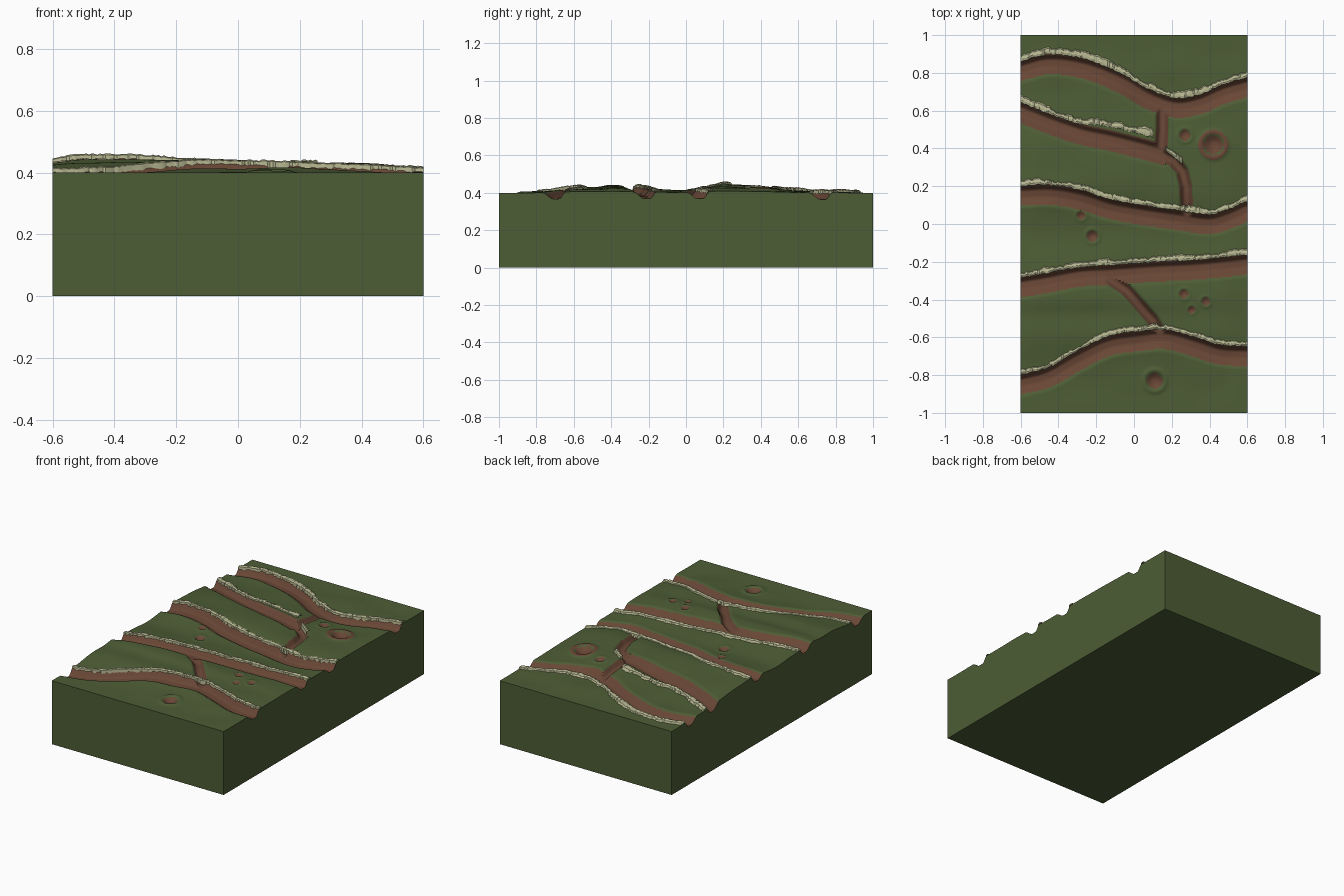
import bpy, bmesh, math, random
from mathutils import noise, Vector

if "Cube" in bpy.data.objects:
    bpy.data.objects.remove(bpy.data.objects["Cube"])

random.seed(4)
NX, NY = 180, 300


def material(name, rgb):
    m = bpy.data.materials.new(name)
    m.diffuse_color = (*rgb, 1)
    m.use_nodes = True
    m.node_tree.nodes["Principled BSDF"].inputs["Base Color"].default_value = m.diffuse_color
    return m


GRASS = material("grass", (0.075, 0.11, 0.036))
MUD = material("mud", (0.14, 0.062, 0.036))
BAGS = material("sandbags", (0.48, 0.48, 0.29))


def spline(pts, t):
    """Catmull-style smooth y(x) through the points."""
    n = len(pts)
    i = 0
    while i < n - 2 and t > pts[i + 1][0]:
        i += 1
    (x0, y0), (x1, y1) = pts[i], pts[i + 1]
    slope = lambda k: ((pts[min(k + 1, n - 1)][1] - pts[max(k - 1, 0)][1])
                       / (pts[min(k + 1, n - 1)][0] - pts[max(k - 1, 0)][0]))
    d = x1 - x0
    u = min(max((t - x0) / d, 0), 1)
    return (y0 * (1 + 2 * u) * (1 - u) ** 2 + slope(i) * d * u * (1 - u) ** 2
            + y1 * u * u * (3 - 2 * u) + slope(i + 1) * d * u * u * (u - 1))


def smooth(a, b, v):
    u = min(max((v - a) / (b - a), 0), 1)
    return u * u * (3 - 2 * u)


# Main trenches, running across the block as y(x)
TRENCHES = [
    [(-.6, .81), (-.45, .845), (-.26, .82), (-.07, .745), (.08, .66), (.22, .615), (.35, .635), (.48, .69), (.6, .725)],
    [(-.6, .59), (-.45, .53), (-.29, .475), (-.13, .44), (.03, .40), (.16, .365)],
    [(-.6, .15), (-.45, .155), (-.29, .13), (-.13, .08), (.03, .05), (.24, .02), (.4, 0), (.51, .03), (.6, .07)],
    [(-.6, -.335), (-.45, -.31), (-.29, -.28), (-.13, -.27), (.08, -.255), (.35, -.24), (.6, -.215)],
    [(-.6, -.85), (-.45, -.81), (-.29, -.72), (-.13, -.645), (.03, -.62), (.165, -.61), (.32, -.65), (.45, -.69), (.6, -.70)],
]
# Narrow connecting trenches
LINKS = [
    [(.15, .62), (.15, .5), (.14, .37)],
    [(.14, .37), (.21, .335), (.255, .28), (.275, .2), (.28, .04)],
    [(-.13, -.29), (-.04, -.35), (.03, -.43), (.1, -.51), (.155, -.6)],
]
CRATERS = [(.42, .42, .06), (.27, .47, .034), (-.28, .045, .026), (-.22, -.065, .034),
           (.265, -.37, .028), (.38, -.41, .026), (.305, -.455, .022), (.11, -.83, .05)]
# Hill profile along y: height above 0.4 on the left side
HILLS = [(-1, 0), (-.87, 0), (-.75, .008), (-.6, .032), (-.48, .032), (-.4, .042), (-.28, .03), (-.18, .024),
         (-.05, .012), (.05, .022), (.18, .046), (.3, .042), (.42, .034), (.54, .018), (.68, .006), (.8, .006), (.92, 0), (1, 0)]
SPREAD = [(-.6, .75), (-.5, 1), (-.2, .95), (.2, .75), (.45, .55), (.6, .2)]


def terrain(x, y):
    h = spline(HILLS, y) * spline(SPREAD, x)
    fade = smooth(1, .85, abs(y)) * smooth(.6, .5, abs(x))
    return .4 + h + .006 * noise.noise(Vector((x * 5, y * 5, 2))) * fade


def seg_dist(x, y, a, b):
    dx, dy = b[0] - a[0], b[1] - a[1]
    u = min(max(((x - a[0]) * dx + (y - a[1]) * dy) / (dx * dx + dy * dy), 0), 1)
    return math.hypot(x - a[0] - u * dx, y - a[1] - u * dy)


def column(x):
    """Centre line and slope factor of each main trench at x."""
    out = []
    for t in TRENCHES:
        if x <= t[-1][0]:
            c = spline(t, x)
            s = (spline(t, x + .005) - spline(t, x - .005)) / .01 if abs(x) < .59 else 0
            out.append((c, 1 / math.sqrt(1 + s * s)))
    return out


def cut(x, y, col):
    """Depth of digging, and whether the soil is bare."""
    depth, bare = 0, False
    for c, k in col:
        d = (y - c) * k
        if abs(d) < .08:
            wall = smooth(.058, .022, d) if d > 0 else smooth(-.07, -.005, d)
            depth = max(depth, .036 * wall)
            bare |= -.05 < d < .055
    for link in LINKS:
        if min(p[0] for p in link) - .05 < x < max(p[0] for p in link) + .05:
            d = min(seg_dist(x, y, a, b) for a, b in zip(link, link[1:]))
            depth = max(depth, .034 * smooth(.04, .008, d))
            bare |= d < .03
    for cx, cy, r in CRATERS:
        d = math.hypot(x - cx, y - cy) / r
        if d < 2 and depth < .01:
            depth += .35 * r * smooth(1, .2, d) - .13 * r * math.exp(-((d - 1.15) / .25) ** 2)
            bare |= d < .8 or (r > .055 and 1 < d < 1.3)
    return depth, bare


# Ground block: sculpted top, straight walls, flat base
bm = bmesh.new()
grid, soil = [], {}
for i in range(NX + 1):
    x = -.6 + 1.2 * i / NX
    col = column(x)
    row = []
    for j in range(NY + 1):
        y = -1 + 2 * j / NY
        depth, bare = cut(x, y, col)
        v = bm.verts.new((x, y, terrain(x, y) - depth))
        soil[v] = bare
        row.append(v)
    grid.append(row)
for i in range(NX):
    for j in range(NY):
        q = (grid[i][j], grid[i + 1][j], grid[i + 1][j + 1], grid[i][j + 1])
        f = bm.faces.new(q)
        f.material_index = int(sum(soil[v] for v in q) > 1)
rim = ([r[0] for r in grid] + grid[NX][1:] + [r[NY] for r in grid[-2::-1]] + grid[0][-2:0:-1])
base = [bm.verts.new((v.co.x, v.co.y, 0)) for v in rim]
for k in range(len(rim)):
    n = (k + 1) % len(rim)
    bm.faces.new((rim[k], base[k], base[n], rim[n]))
bm.faces.new(base[::-1])
bmesh.ops.recalc_face_normals(bm, faces=bm.faces[:])


def finish(bm, name, mats, angle):
    me = bpy.data.meshes.new(name)
    bm.to_mesh(me)
    bm.free()
    for m in mats:
        me.materials.append(m)
    ob = bpy.data.objects.new(name, me)
    bpy.context.collection.objects.link(ob)
    bpy.context.view_layer.objects.active = ob
    ob.select_set(True)
    bpy.ops.object.shade_smooth_by_angle(angle=math.radians(angle))
    ob.select_set(False)


finish(bm, "ground_block", [GRASS, MUD], 40)


# Sandbag parapets: lumpy ridges along the far lip of each trench
def parapet(name, path, width):
    bm = bmesh.new()
    prev = None
    for k, (x, y) in enumerate(path):
        w = width * (.9 + .5 * noise.noise(Vector((x * 9, y * 9, 5)))) + random.uniform(-.005, .005)
        top = .012 + random.uniform(-.003, .003)
        z = terrain(x, y)
        ring = [bm.verts.new((x, y + w * a, z + b)) for a, b in
                ((0, -.02), (.05, top * .7), (.35, top), (.75, top * .7), (1, -.008))]
        if prev:
            for a in range(4):
                bm.faces.new((prev[a], ring[a], ring[a + 1], prev[a + 1]))
        prev = ring
    finish(bm, name, [BAGS], 25)


for n, (t, width) in enumerate(zip(TRENCHES, (.045, .045, .04, .036, .034))):
    end = min(t[-1][0], .1)if n == 1 else .6
    steps = int((end + .6) / .009)
    path = []
    for k in range(steps + 1):
        x = -.6 + (end + .6) * k / steps
        lift = .05 + (.025 * smooth(-.35, -.1, x) if n == 1 else 0)
        path.append((x, spline(t, x) + lift + random.uniform(-.004, .004)))
    parapet(f"sandbag_parapet_{n + 1}", path, width)
parapet("sandbag_corner", [(.17 + .008 * k, .385 - .0065 * k) for k in range(12)], .04)
